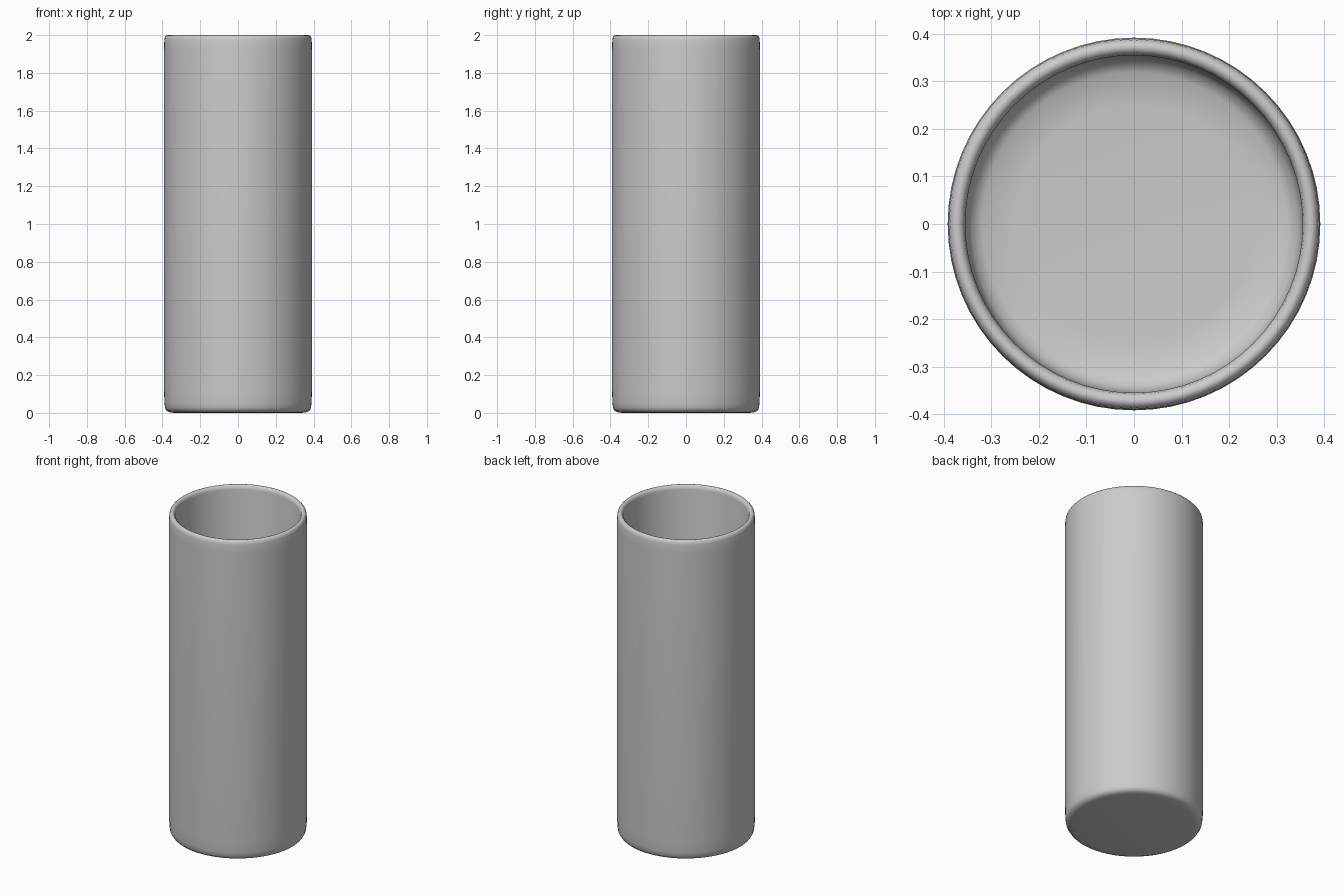
import bpy, bmesh, math

if "Cube" in bpy.data.objects:
    bpy.data.objects.remove(bpy.data.objects["Cube"])

SEGMENTS = 64

# Half section of the tumbler: (radius, height), underside -> outside -> rim -> inside -> floor
profile = [
    (0.34, 0.0), (0.36, 0.003), (0.377, 0.01), (0.386, 0.025), (0.389, 0.05), (0.392, 0.12),
    (0.392, 1.92), (0.39, 1.975), (0.387, 1.99), (0.38, 1.998),
    (0.373, 2.0), (0.365, 1.998), (0.358, 1.99), (0.355, 1.975),
    (0.355, 0.12), (0.352, 0.085), (0.342, 0.06), (0.32, 0.046), (0.25, 0.04),
]

bm = bmesh.new()
rings = []
for r, z in profile:
    rings.append([bm.verts.new((r * math.cos(2 * math.pi * i / SEGMENTS),
                                r * math.sin(2 * math.pi * i / SEGMENTS), z))
                  for i in range(SEGMENTS)])

# Walls between neighbouring rings
for a, b in zip(rings, rings[1:]):
    for i in range(SEGMENTS):
        j = (i + 1) % SEGMENTS
        bm.faces.new((a[i], a[j], b[j], b[i]))

# Underside and inner floor
bm.faces.new(rings[0][::-1])
bm.faces.new(rings[-1])
bmesh.ops.recalc_face_normals(bm, faces=bm.faces)

mesh = bpy.data.meshes.new("tumbler")
bm.to_mesh(mesh)
bm.free()
mesh.shade_smooth()
tumbler = bpy.data.objects.new("tumbler", mesh)
bpy.context.collection.objects.link(tumbler)
